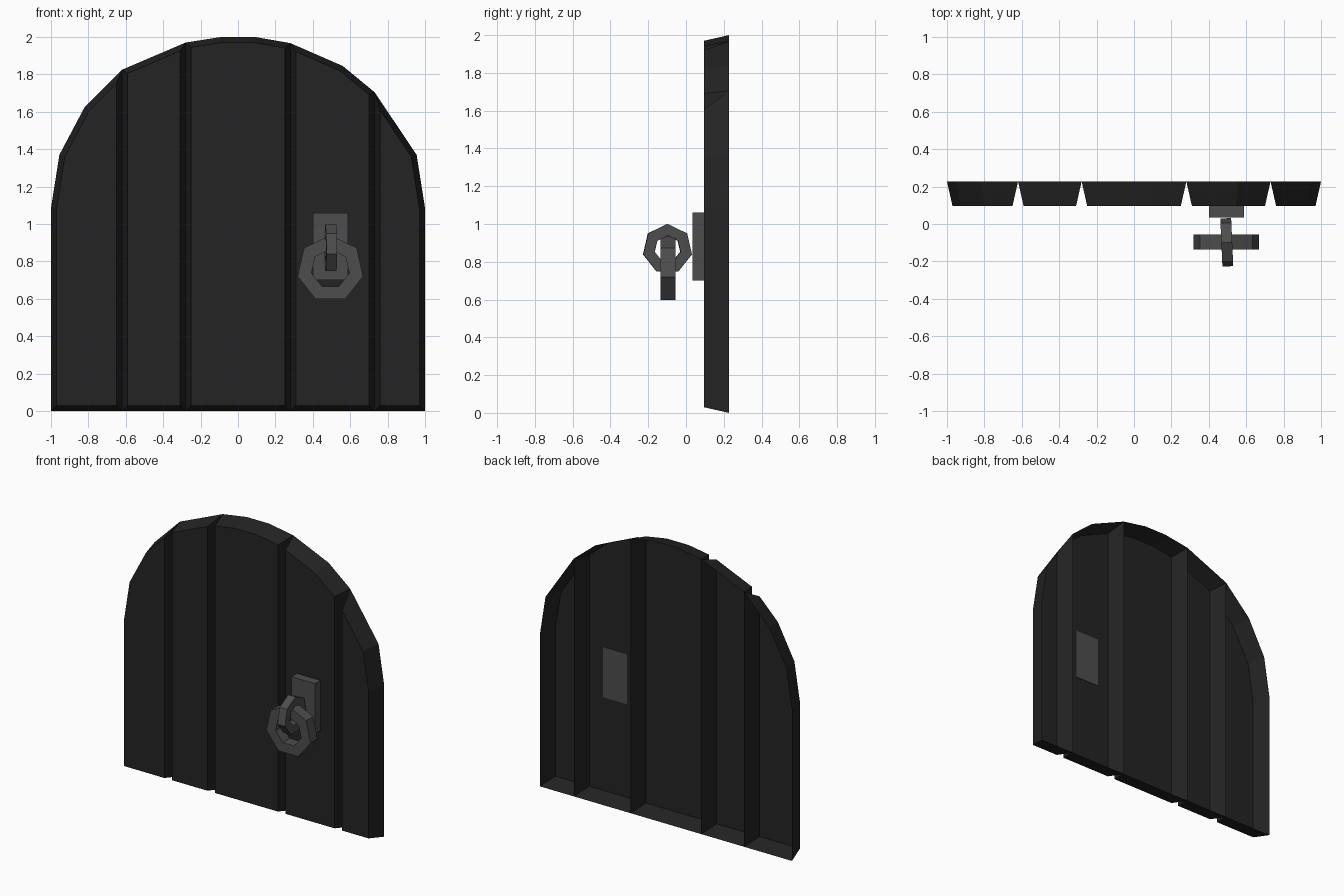
import bpy, bmesh
from math import sin, cos, pi, radians
from mathutils import Vector

if "Cube" in bpy.data.objects:
    bpy.data.objects.remove(bpy.data.objects["Cube"])

BACK, FRONT, INSET = 0.228, 0.095, 0.03


def material(name, v):
    m = bpy.data.materials.new(name)
    m.diffuse_color = (v, v, v, 1)
    m.use_nodes = True
    m.node_tree.nodes["Principled BSDF"].inputs["Base Color"].default_value = m.diffuse_color
    return m


wood = material("dark_wood", 0.017)
iron = material("iron", 0.075)


def finish(name, bm, mat):
    me = bpy.data.meshes.new(name)
    bm.to_mesh(me)
    bm.free()
    me.materials.append(mat)
    ob = bpy.data.objects.new(name, me)
    bpy.context.collection.objects.link(ob)
    return ob


def inset(pts, d):
    # mitred inward offset of a clockwise outline
    out = []
    for i, p in enumerate(pts):
        p = Vector(p)
        a = (p - Vector(pts[i - 1])).normalized()
        b = (Vector(pts[(i + 1) % len(pts)]) - p).normalized()
        na, nb = Vector((a.y, -a.x)), Vector((b.y, -b.x))
        out.append(p + (na + nb) * d / (1 + na.dot(nb)))
    return out


def plank(name, top):
    # chamfered plank shell, open at the back
    pts = [(top[0][0], 0)] + top + [(top[-1][0], 0)]
    bm = bmesh.new()
    back = [bm.verts.new((x, BACK, z)) for x, z in pts]
    front = [bm.verts.new((x, FRONT, z)) for x, z in inset(pts, INSET)]
    n = len(pts)
    for i in range(n):
        j = (i + 1) % n
        bm.faces.new((back[i], back[j], front[j], front[i]))
    face = bm.faces.new(front)
    bm.normal_update()
    bmesh.ops.recalc_face_normals(bm, faces=bm.faces)
    if face.normal.y > 0:
        bmesh.ops.reverse_faces(bm, faces=bm.faces)
    return finish(name, bm, wood)


def ring(name, outer, inner, width, centre, turn):
    # seven-sided ring with a square section, turned about z
    bm = bmesh.new()
    loops = []
    for i in range(7):
        a = 2 * pi * i / 7
        loops.append([bm.verts.new((r * sin(a), y, r * cos(a)))
                      for r, y in ((outer, -width / 2), (outer, width / 2),
                                   (inner, width / 2), (inner, -width / 2))])
    for i in range(7):
        p, q = loops[i], loops[(i + 1) % 7]
        for k in range(4):
            m = (k + 1) % 4
            bm.faces.new((p[k], q[k], q[m], p[m]))
    bmesh.ops.recalc_face_normals(bm, faces=bm.faces)
    ob = finish(name, bm, iron)
    ob.location = centre
    ob.rotation_euler.z = radians(turn)
    return ob


# Door planks, left to right, by their top edge
tops = [
    [(-1, 1.085), (-0.955, 1.37), (-0.82, 1.625), (-0.62, 1.825)],
    [(-0.62, 1.825), (-0.28, 1.97)],
    [(-0.28, 1.97), (-0.09, 2.0), (0.09, 2.0), (0.28, 1.967)],
    [(0.28, 1.967), (0.56, 1.845), (0.73, 1.705)],
    [(0.73, 1.705), (0.955, 1.37), (1, 1.085)],
]
for i, t in enumerate(tops):
    plank(f"plank_{i + 1}", t)

# Handle back plate
bm = bmesh.new()
bmesh.ops.create_cube(bm, size=1)
bmesh.ops.scale(bm, vec=(0.187, 0.064, 0.36), verts=bm.verts)
bmesh.ops.translate(bm, vec=(0.494, 0.067, 0.88), verts=bm.verts)
finish("handle_plate", bm, iron)

# Small fixing ring and the pull ring hanging from it
ring("fixing_ring", 0.132, 0.07, 0.058, (0.496, -0.098, 0.868), 92.5)
ring("pull_ring", 0.18, 0.104, 0.08, (0.494, -0.095, 0.76), 0)
